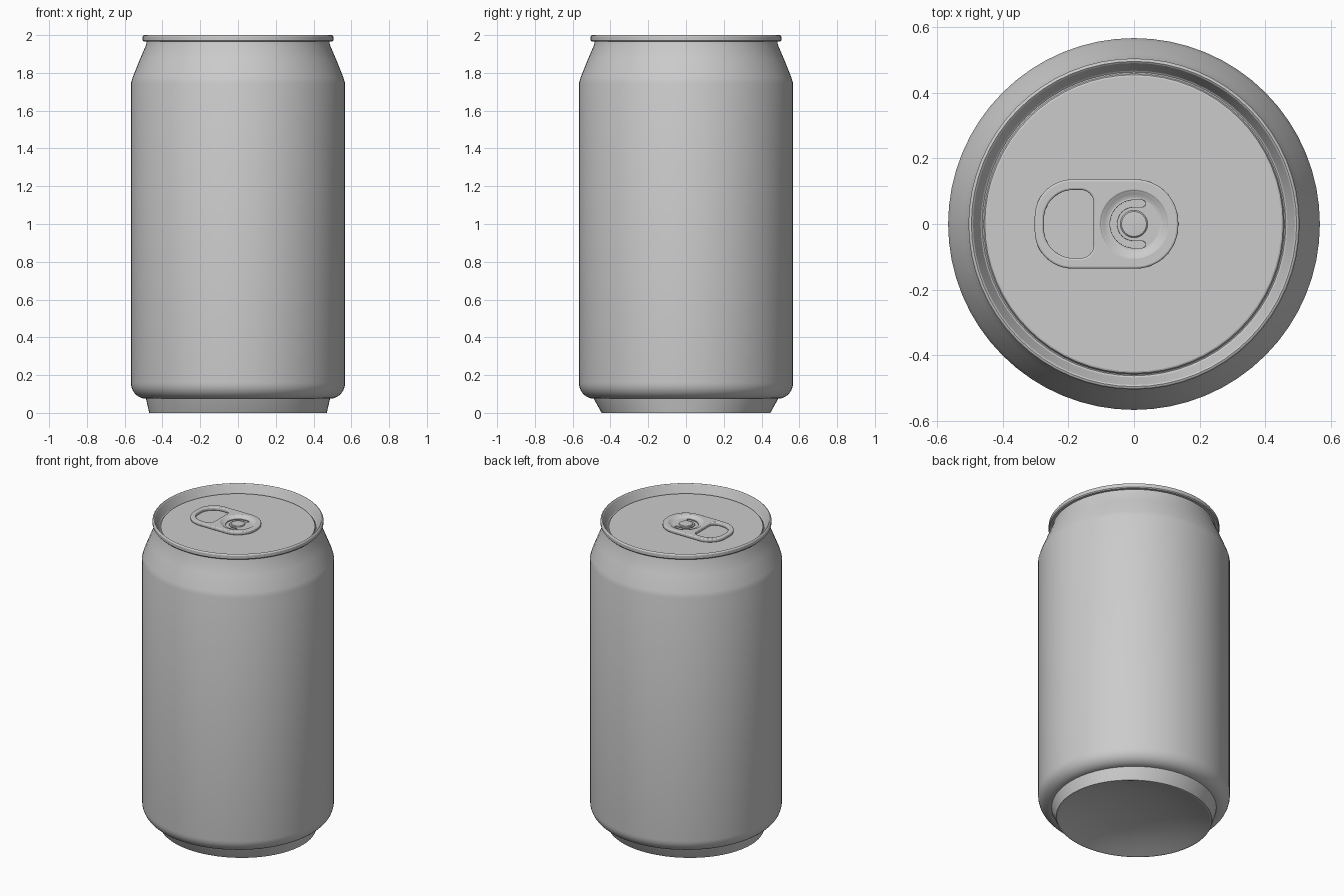
import bpy, bmesh, math
from math import sin, cos, pi, radians

cube = bpy.data.objects.get("Cube")
if cube:
    bpy.data.objects.remove(cube, do_unlink=True)

metal = bpy.data.materials.new("grey metal")
metal.use_nodes = True
grey = (0.6, 0.6, 0.6, 1)
metal.diffuse_color = grey
metal.node_tree.nodes["Principled BSDF"].inputs["Base Color"].default_value = grey


def finish(obj, angle):
    bpy.ops.object.select_all(action="DESELECT")
    obj.select_set(True)
    bpy.context.view_layer.objects.active = obj
    if obj.type == "CURVE":
        bpy.ops.object.convert(target="MESH")
        obj = bpy.context.object
    bpy.ops.object.shade_smooth_by_angle(angle=radians(angle))
    return obj


def lathe(name, profile, sides=64, angle=18):
    """Spin (radius, height) points round the z axis; zero radius closes the end."""
    bm = bmesh.new()
    rings = []
    for r, z in profile:
        if r == 0:
            rings.append([bm.verts.new((0, 0, z))] * sides)
        else:
            rings.append([bm.verts.new((r * cos(2 * pi * i / sides),
                                        r * sin(2 * pi * i / sides), z))
                          for i in range(sides)])
    for a, b in zip(rings, rings[1:]):
        for i in range(sides):
            j = (i + 1) % sides
            corners = list(dict.fromkeys((a[i], a[j], b[j], b[i])))
            bm.faces.new(corners)
    mesh = bpy.data.meshes.new(name)
    bm.to_mesh(mesh)
    bm.free()
    obj = bpy.data.objects.new(name, mesh)
    bpy.context.collection.objects.link(obj)
    mesh.materials.append(metal)
    return finish(obj, angle)


def arc(cx, cy, r, start, end, steps=12):
    return [(cx + r * cos(radians(start + (end - start) * i / steps)),
             cy + r * sin(radians(start + (end - start) * i / steps)))
            for i in range(steps + 1)]


def rounded(x0, x1, half, left, right):
    """Rounded box outline with its own corner radius at each end."""
    return (arc(x1 - right, half - right, right, 0, 90)
            + arc(x0 + left, half - left, left, 90, 180)
            + arc(x0 + left, left - half, left, 180, 270)
            + arc(x1 - right, right - half, right, 270, 360))


def plate(name, outlines, bottom, top, bevel):
    """Flat plate from an outer outline and holes, with rounded edges."""
    curve = bpy.data.curves.new(name, "CURVE")
    curve.dimensions = "2D"
    curve.fill_mode = "BOTH"
    curve.extrude = (top - bottom) / 2 - bevel
    curve.bevel_depth = bevel
    curve.bevel_resolution = 2
    curve.offset = -bevel
    for points in outlines:
        spline = curve.splines.new("POLY")
        spline.points.add(len(points) - 1)
        for p, (x, y) in zip(spline.points, points):
            p.co = (x, y, 0, 1)
        spline.use_cyclic_u = True
    curve.materials.append(metal)
    obj = bpy.data.objects.new(name, curve)
    obj.location.z = (top + bottom) / 2
    bpy.context.collection.objects.link(obj)
    return finish(obj, 35)


# Can wall: domed base, foot, rounded lower bend, side, shoulder
dome = [(0.46 * i / 8, 0.08 * (1 - (i / 8) ** 2)) for i in range(9)]
bend = [(0.487 + 0.08 * sin(radians(a)), 0.16 - 0.085 * cos(radians(a)))
        for a in range(0, 91, 10)]
body = lathe("can_body", dome + [(0.47, 0), (0.485, 0.065)] + bend
             + [(0.567, 1.745), (0.558, 1.775), (0.52, 1.87), (0.486, 1.95), (0.484, 1.968)])
# The foot is slightly narrower from front to back
for v in body.data.vertices:
    if v.co.z < 0.07 and math.hypot(v.co.x, v.co.y) > 0.3:
        v.co.y *= 0.95 + 0.7 * v.co.z

# Rolled rim, inner wall, narrow groove and lid panel
lathe("rim_and_lid", [(0.484, 1.966), (0.5, 1.966), (0.505, 1.972), (0.505, 1.992),
                      (0.501, 1.998), (0.496, 2.0), (0.491, 1.996), (0.468, 1.945),
                      (0.463, 1.941), (0.459, 1.943), (0.455, 1.951), (0.45, 1.953), (0, 1.953)])

# Pull tab with finger hole and round opening for the dish
plate("pull_tab", [rounded(-0.303, 0.135, 0.136, 0.115, 0.13),
                   rounded(-0.275, -0.123, 0.104, 0.09, 0.04),
                   arc(0, 0, 0.1, 0, 352.5, 47)], 1.955, 1.977, 0.006)

# Sunken dish wall and its floor, which has a C-shaped slot
lathe("tab_dish", [(0.106, 1.976), (0.1, 1.974), (0.092, 1.969),
                   (0.084, 1.965), (0.079, 1.964)], 48, 40)
slot = (arc(0.025, 0.0625, 0.0105, -90, 90, 6) + arc(0, 0, 0.073, 90, 270, 24)
        + arc(0.025, -0.0625, 0.0105, -90, 90, 6) + arc(0, 0, 0.052, 270, 90, 24))
plate("dish_floor", [arc(0, 0, 0.083, 0, 352.5, 47), slot], 1.958, 1.964, 0.001)

# Rivet in the middle of the dish
lathe("rivet", [(0.042, 1.958), (0.042, 1.966), (0.038, 1.97), (0.03, 1.971), (0, 1.971)], 32, 35)
